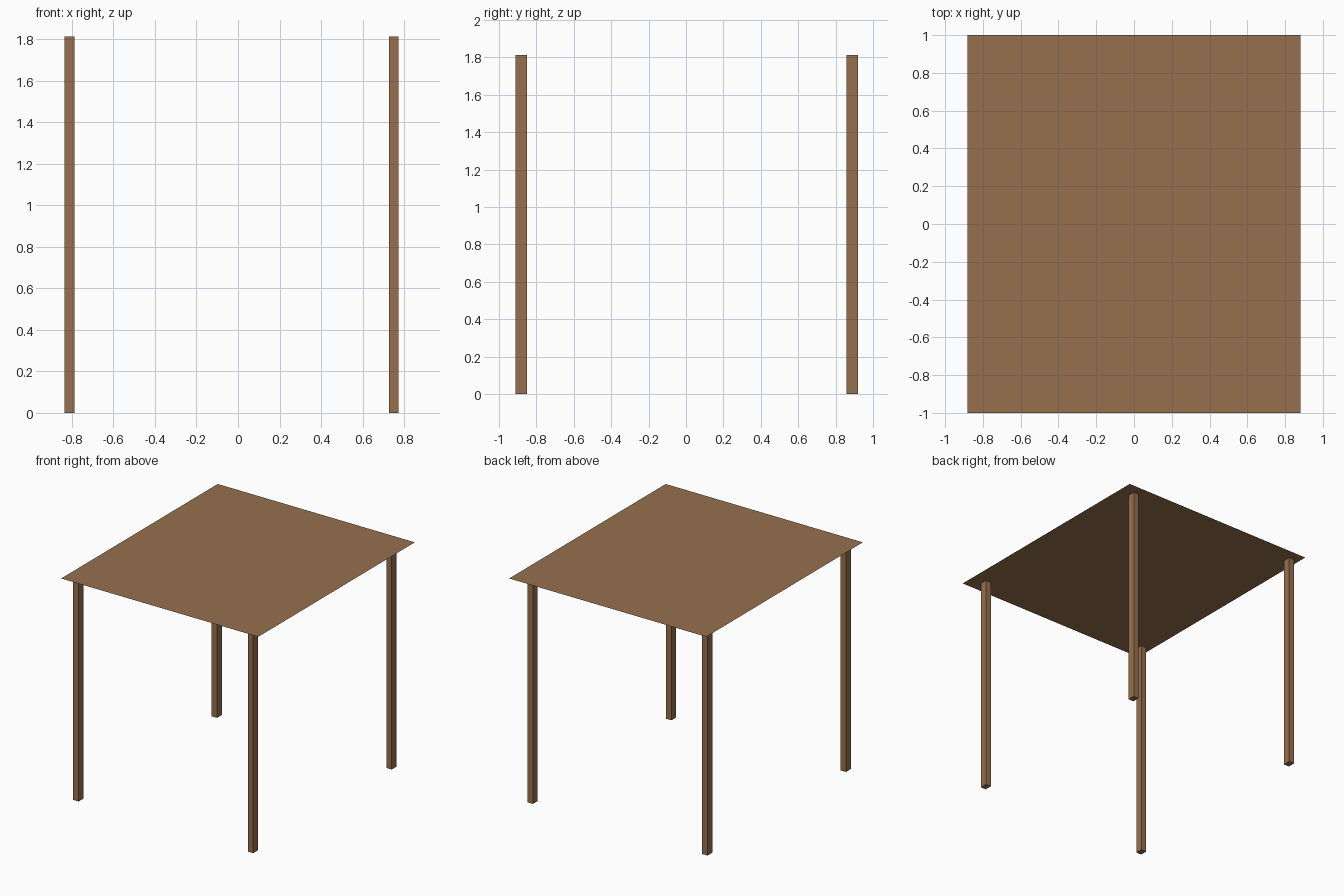
import bpy, bmesh
from mathutils import Vector

if "Cube" in bpy.data.objects:
    bpy.data.objects.remove(bpy.data.objects["Cube"])

HEIGHT = 1.812

wood = bpy.data.materials.new("brown_wood")
wood.diffuse_color = (0.305, 0.162, 0.076, 1.0)
wood.use_nodes = True
wood.node_tree.nodes["Principled BSDF"].inputs["Base Color"].default_value = wood.diffuse_color


def add_object(name, bm):
    mesh = bpy.data.meshes.new(name)
    bm.to_mesh(mesh)
    bm.free()
    mesh.materials.append(wood)
    obj = bpy.data.objects.new(name, mesh)
    bpy.context.collection.objects.link(obj)
    return obj


# Paper-thin rectangular table top
bm = bmesh.new()
corners = [(-0.882, -1), (0.882, -1), (0.882, 1), (-0.882, 1)]
bm.faces.new([bm.verts.new((x, y, HEIGHT)) for x, y in corners])
add_object("table_top", bm)


# Square-section legs, open where they meet the top
def leg(name, x, y):
    bm = bmesh.new()
    bmesh.ops.create_cube(bm, size=1)
    bmesh.ops.scale(bm, vec=(0.048, 0.061, HEIGHT), verts=bm.verts)
    bmesh.ops.translate(bm, vec=Vector((x, y, HEIGHT / 2)), verts=bm.verts)
    bm.normal_update()
    caps = [f for f in bm.faces if f.normal.z > 0.9]
    bmesh.ops.delete(bm, geom=caps, context='FACES_ONLY')
    add_object(name, bm)


for side, x in (("left", -0.812), ("right", 0.75)):
    for end, y in (("front", -0.881), ("back", 0.889)):
        leg(f"{end}_{side}_leg", x, y)
